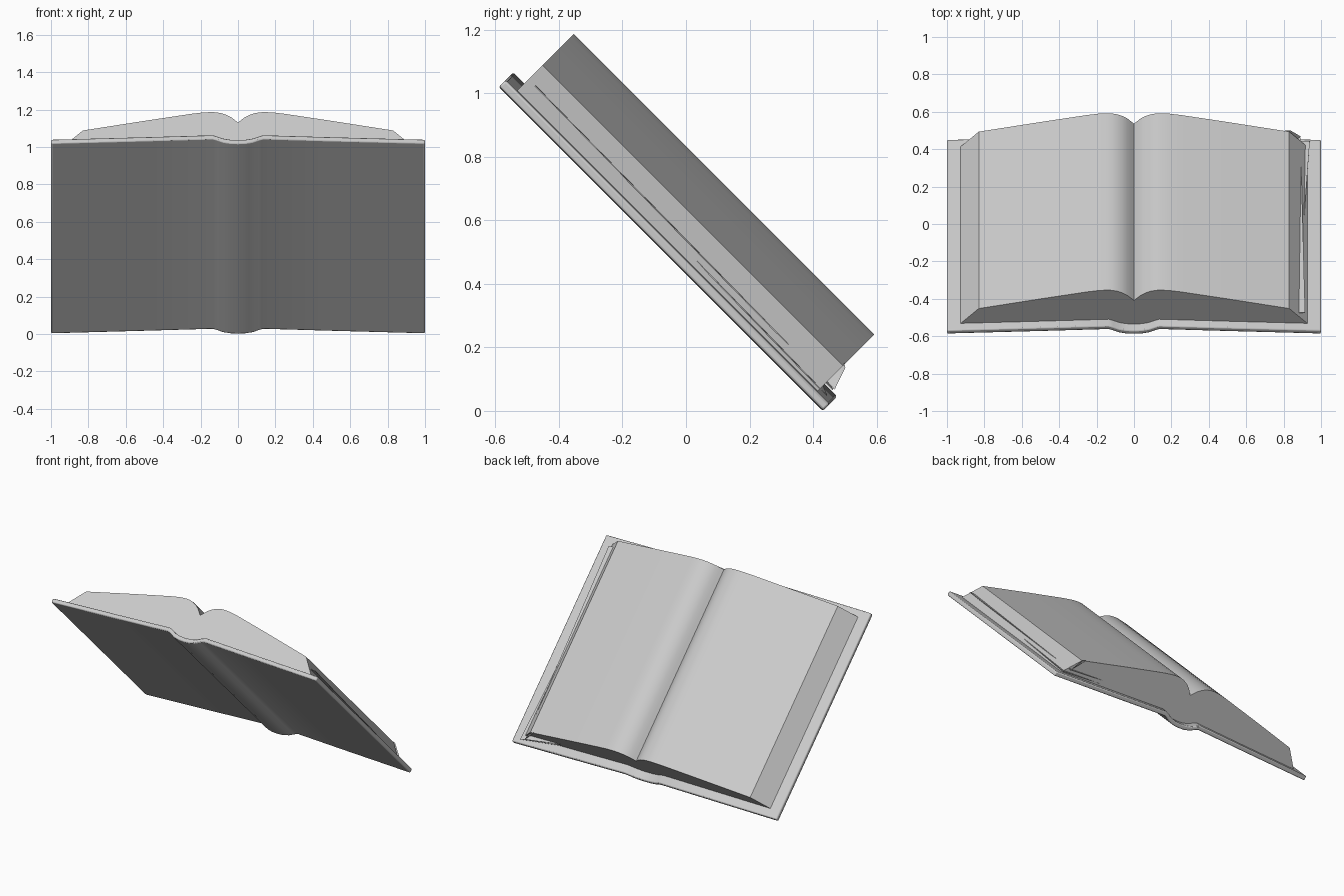
import bpy, bmesh, math

if "Cube" in bpy.data.objects:
    bpy.data.objects.remove(bpy.data.objects["Cube"])

R = math.sqrt(0.5)


def place(x, v, w):
    """Book space (across, along spine, off the cover) tilted 45 degrees."""
    return (x, (v + w) * R, (w - v) * R)


def finish(name, bm, angle=35, bevel=0):
    bmesh.ops.recalc_face_normals(bm, faces=bm.faces)
    me = bpy.data.meshes.new(name)
    bm.to_mesh(me)
    bm.free()
    ob = bpy.data.objects.new(name, me)
    bpy.context.collection.objects.link(ob)
    bpy.ops.object.select_all(action='DESELECT')
    bpy.context.view_layer.objects.active = ob
    ob.select_set(True)
    if bevel:
        m = ob.modifiers.new("soft_edges", 'BEVEL')
        m.width = bevel
        m.segments = 2
        m.limit_method = 'ANGLE'
        m.angle_limit = math.radians(50)
    bpy.ops.object.shade_smooth_by_angle(angle=math.radians(angle))
    return ob


def mirrored(half):
    """Half profile running out from x = 0, returned left to right."""
    return [(-x, w) for x, w in reversed(half) if x > 0] + half


def strip_solid(name, upper, lower, v0, v1, **kw):
    """Extrude the band between two matching profiles along the spine."""
    bm = bmesh.new()
    rows = [[bm.verts.new(place(x, v, w)) for x, w in prof]
            for prof, v in ((lower, v0), (upper, v0), (upper, v1), (lower, v1))]
    n = len(upper)
    for a, b in zip(rows, rows[1:] + rows[:1]):
        for i in range(n - 1):
            bm.faces.new((a[i], a[i + 1], b[i + 1], b[i]))
    for i in (0, n - 1):
        bm.faces.new([r[i] for r in rows])
    return finish(name, bm, **kw)


# Cover: two boards and a rounded spine
cover_low = [(0, .304), (.04, .306), (.08, .315), (.11, .330), (.135, .340),
             (.5, .325), (1, .306)]
cover_top = [(x, w + .029) for x, w in cover_low]
strip_solid("cover", mirrored(cover_top), mirrored(cover_low),
            -1.138, .304, bevel=.007)

# Page block: curved open pages with slanting fore edges
page_top = [(0, .511), (.015, .527), (.035, .549), (.06, .567), (.09, .581),
            (.12, .588), (.15, .589), (.19, .586), (.25, .576), (.5, .523),
            (.83, .450)]
page_low = [(0, .330), (.015, .330), (.035, .331), (.06, .337), (.09, .349),
            (.12, .360), (.15, .366), (.19, .365), (.25, .363), (.5, .351),
            (.93, .334)]
strip_solid("page_block", mirrored(page_top), mirrored(page_low), -1.089, .248)


def sheet(name, corners, t=.003):
    """Thin loose page poking out of the fore edge."""
    bm = bmesh.new()
    a = [bm.verts.new(place(*c)) for c in corners]
    b = [bm.verts.new(place(x, v, w + t)) for x, v, w in corners]
    bm.faces.new(a)
    bm.faces.new(b)
    n = len(a)
    for i in range(n):
        j = (i + 1) % n
        bm.faces.new((a[i], a[j], b[j], b[i]))
    finish(name, bm)


# Loose pages on the right
sheet("loose_page_upper", [(.6, -1.06, .395), (.915, -1.06, .386),
                           (.89, .28, .372), (.6, .245, .385)])
sheet("loose_page_lower", [(.6, -.33, .365), (.908, -.33, .356),
                           (.94, .28, .346), (.6, .245, .36)])
# Lifted page corner at the far right
sheet("page_corner", [(.80, .245, .456), (.835, .258, .448),
                      (.89, .282, .378), (.86, .245, .38)])
